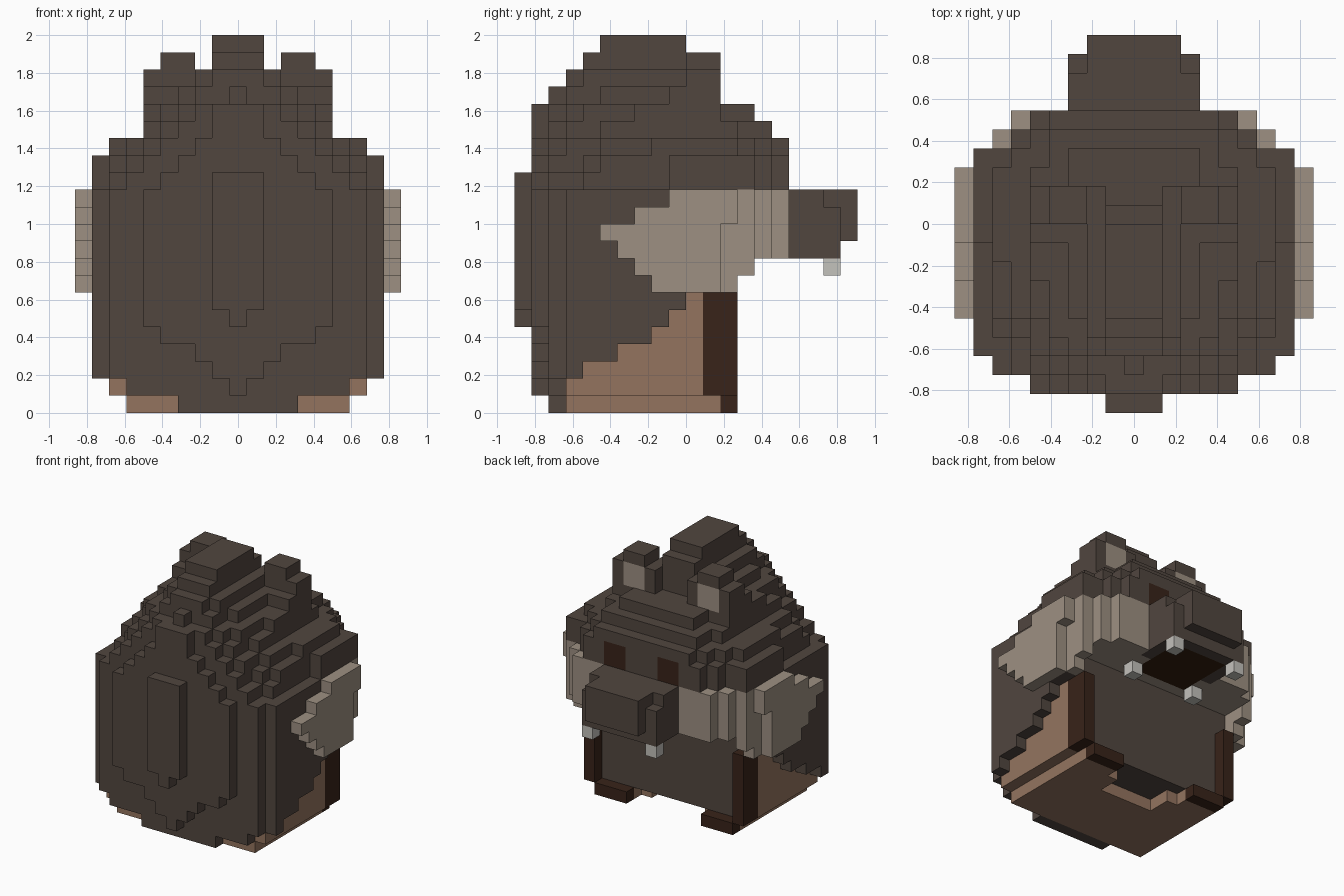
import bpy, bmesh
from mathutils import Vector

if "Cube" in bpy.data.objects:
    bpy.data.objects.remove(bpy.data.objects["Cube"])

U = 1 / 11  # edge of one block


def linear(c):
    c /= 255
    return c / 12.92 if c <= 0.04045 else ((c + 0.055) / 1.055) ** 2.4


def material(name, r, g, b):
    m = bpy.data.materials.new(name)
    m.diffuse_color = (linear(r), linear(g), linear(b), 1)
    m.use_nodes = True
    m.node_tree.nodes["Principled BSDF"].inputs["Base Color"].default_value = m.diffuse_color
    return m


FUR = material("dark_fur", 81, 70, 63)
TAN = material("tan_fur", 157, 144, 130)
LINING = material("light_brown", 148, 116, 95)
TRIM = material("dark_brown", 56, 35, 25)
MOUTH = material("mouth_brown", 50, 30, 12)
TOOTH = material("tooth_white", 196, 194, 188)

cells = {}   # block -> part name
colour = {}  # part name -> material


def box(part, mat, x0, x1, y0, y1, z0, z1):
    """Fill blocks on both sides where x0 < |x| < x1; later boxes repaint earlier ones."""
    colour[part] = mat
    for x in range(-10, 11):
        if x0 <= abs(x) < x1:
            for y in range(y0, y1):
                for z in range(z0, z1):
                    cells[x, y, z] = part


# base and lining
box("lining", LINING, 0, 6.5, -7, -1, 0, 1)
box("lining", LINING, 3.5, 6.5, -1, 2, 0, 1)
box("lining", LINING, 2.5, 3.5, -1, 1, 0, 1)
box("lining", LINING, 0, 7.5, -7, 1, 1, 7)
box("front_trim", TRIM, 3.5, 6.5, 2, 3, 0, 1)
box("front_trim", TRIM, 6.5, 7.5, 1, 3, 1, 7)

# inner front panel
box("front_panel", FUR, 0, 6.5, -6, 2, 1, 9)

# cape sides with stepped lower edge
for y0, y1, z in ((-7, -6, 2), (-6, -4, 3), (-4, -2, 4), (-2, -1, 5), (-1, 0, 6), (0, 3, 7)):
    box("cape", FUR, 7.5, 8.5, y0, y1, z, 13)
box("cape", FUR, 0, 8.5, -7, 2, 7, 13)

# cape back, three pointed layers
for x, z0, z1 in ((7.5, 2, 13), (6.5, 1, 14), (3.5, 0, 14)):
    box("cape", FUR, 0, x, -8, -7, z0, z1)
for x, z0, z1 in ((5.5, 5, 13), (4.5, 4, 14), (2.5, 3, 14), (1.5, 2, 14), (0.5, 1, 14)):
    box("cape", FUR, 0, x, -9, -8, z0, z1)
box("cape", FUR, 0, 1.5, -10, -9, 6, 14)
box("cape", FUR, 0, 0.5, -10, -9, 5, 6)

# hood dome: level, then half width and depth range of each slab
dome = {
    13: ((8.5, -1, 4), (7.5, -6, 4), (6.5, -7, 5), (5.5, -8, 6), (3.5, -9, 0)),
    14: ((8.5, -1, 4), (7.5, -5, 4), (6.5, -6, 5), (5.5, -8, 6), (3.5, -9, 0)),
    15: ((7.5, -2, 3), (6.5, -5, 4), (5.5, -7, 5), (4.5, -8, 6), (2.5, -9, 0)),
    16: ((5.5, -5, 3), (4.5, -7, 5), (3.5, -8, 5), (1.5, -9, 0)),
    17: ((5.5, -3, 1), (4.5, -6, 2), (3.5, -7, 4), (2.5, -8, 0), (1.5, -9, 0)),
    18: ((5.5, -1, 1), (3.5, -5, 1), (2.5, -7, 1), (0.5, -8, 0)),
    19: ((2.5, -6, 1), (1.5, -7, 1)),
    20: ((1.5, -6, 1),),
    21: ((1.5, -5, 0),),
}
for z, slabs in dome.items():
    for x, y0, y1 in slabs:
        box("hood", FUR, 0, x, y0, y1, z, z + 1)

# ears
box("ear", FUR, 1.5, 5.5, 0, 2, 17, 20)
box("ear", FUR, 2.5, 4.5, 0, 2, 20, 21)
box("ear_inner", TAN, 2.5, 4.5, 1, 2, 18, 20)

# cheek ruff around the face opening
box("cheek_ruff", TAN, 0, 8.5, 2, 4, 9, 13)
box("cheek_ruff", TAN, 7.5, 8.5, 2, 3, 7, 13)
box("cheek_ruff", TAN, 7.5, 8.5, 3, 4, 8, 13)
box("cheek_ruff", TAN, 0, 7.5, 4, 5, 9, 13)
box("cheek_ruff", TAN, 0, 6.5, 5, 6, 9, 13)
for z, y0, y1 in ((7, -2, 2), (8, -3, 2), (9, -4, 2), (10, -5, 2), (11, -3, 3), (12, -1, 3)):
    box("cheek_ruff", TAN, 8.5, 9.5, y0, y1, z, z + 1)

# snout, mouth and teeth
box("snout", FUR, 0, 3.5, 5, 8, 9, 13)
box("snout", FUR, 0, 3.5, 8, 9, 9, 12)
box("snout", FUR, 0, 2.5, 8, 9, 12, 13)
box("snout", FUR, 0, 2.5, 9, 10, 10, 13)
box("mouth", MOUTH, 0, 2.5, 3, 8, 9, 10)
box("tooth", TOOTH, 2.5, 3.5, 8, 9, 8, 9)
box("tooth", TOOTH, 2.5, 3.5, 3, 4, 8, 9)

# eyes, flush with the face
box("eye", TRIM, 1.5, 3.5, 5, 6, 13, 15)

# turn each part into a mesh of its exposed faces
SIDES = [Vector(s) for s in ((1, 0, 0), (-1, 0, 0), (0, 1, 0), (0, -1, 0), (0, 0, 1), (0, 0, -1))]
for part, mat in colour.items():
    bm = bmesh.new()
    for cell in [c for c, p in cells.items() if p == part]:
        centre = Vector(cell) + Vector((0, 0.5, 0.5))
        for n in SIDES:
            if tuple(int(a + b) for a, b in zip(cell, n)) in cells:
                continue
            u = Vector((n.y, n.z, n.x))
            v = n.cross(u)
            bm.faces.new([bm.verts.new((centre + (n + u * a + v * b) / 2) * U)
                          for a, b in ((-1, -1), (1, -1), (1, 1), (-1, 1))])
    bmesh.ops.remove_doubles(bm, verts=bm.verts, dist=0.001)
    bmesh.ops.dissolve_limit(bm, angle_limit=0.01, verts=bm.verts, edges=bm.edges)
    mesh = bpy.data.meshes.new(part)
    bm.to_mesh(mesh)
    bm.free()
    mesh.materials.append(mat)
    bpy.context.collection.objects.link(bpy.data.objects.new(part, mesh))
